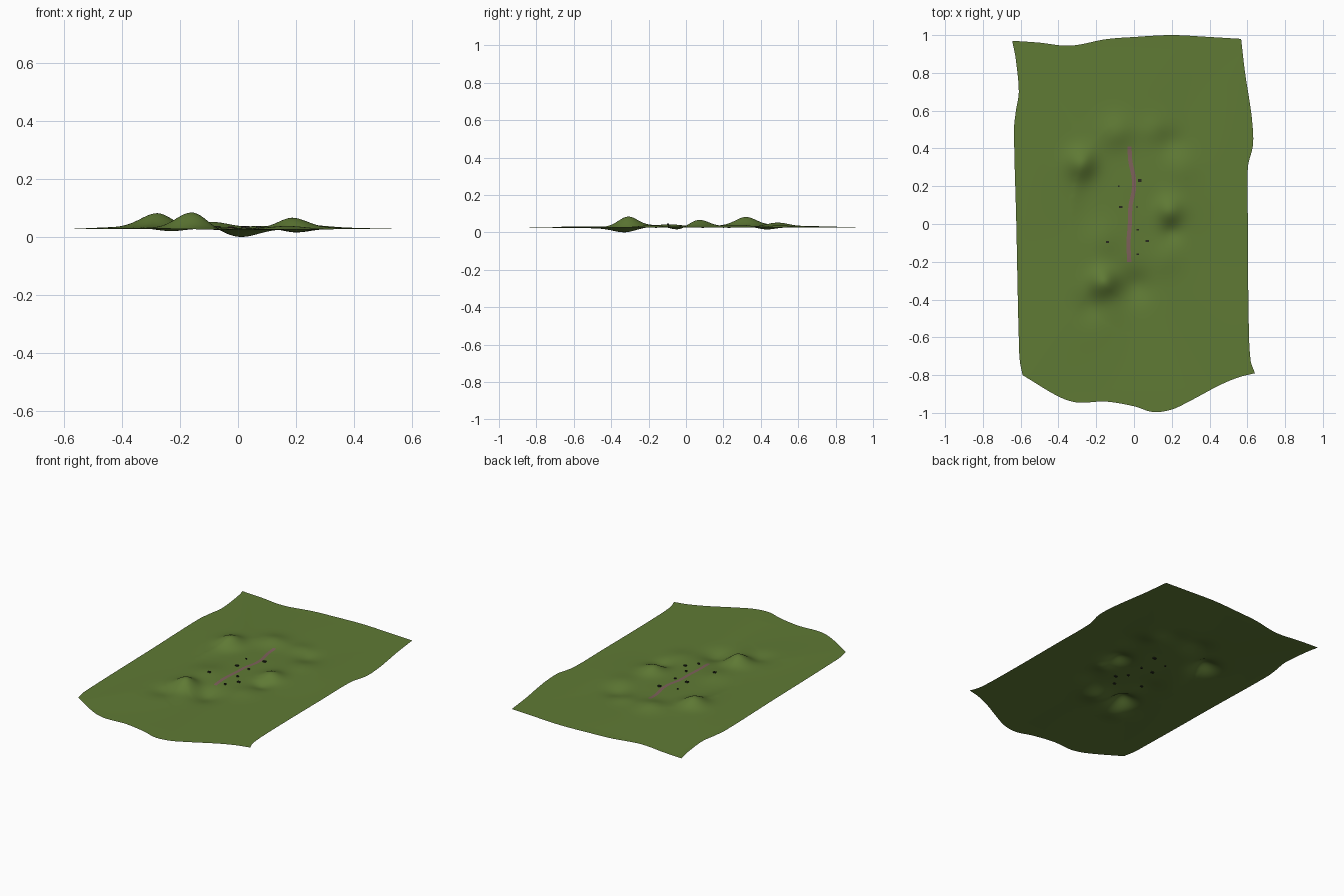
import bpy, bmesh, math

if "Cube" in bpy.data.objects:
    bpy.data.objects.remove(bpy.data.objects["Cube"])

def mat(name, c):
    m = bpy.data.materials.new(name)
    m.diffuse_color = (*c, 1)
    m.use_nodes = True
    m.node_tree.nodes["Principled BSDF"].inputs["Base Color"].default_value = m.diffuse_color
    return m

grass = mat("grass green", (0.115, 0.195, 0.035))
earth = mat("mauve earth", (0.21, 0.12, 0.105))
dark = mat("dark wood", (0.02, 0.022, 0.013))

# wavy outline: each side as (along, offset)
LEFT = [(-.8, -.59), (-.72, -.605), (-.6, -.61), (-.4, -.615), (0, -.623), (.5, -.635), (.6, -.625), (.7, -.61), (.88, -.627), (.97, -.645)]
RIGHT = [(-.79, .64), (-.72, .617), (-.5, .607), (0, .603), (.3, .603), (.42, .63), (.55, .625), (.68, .607), (.8, .588), (.98, .567)]
TOP = [(-.645, .97), (-.5, .96), (-.38, .945), (-.3, .948), (-.15, .978), (0, .99), (.2, 1.0), (.4, .99), (.567, .98)]
BOTTOM = [(-.59, -.8), (-.4, -.913), (-.3, -.945), (-.15, -.94), (0, -.965), (.1, -.995), (.2, -.982), (.3, -.935), (.45, -.855), (.55, -.813), (.64, -.79)]

def side(pts, t):
    """Smooth (Catmull-Rom style) reading of a side at fraction t of its length."""
    a = pts[0][0] + t * (pts[-1][0] - pts[0][0])
    i = 0
    while i < len(pts) - 2 and a > pts[i + 1][0]:
        i += 1
    (x0, y0), (x1, y1) = pts[i], pts[i + 1]
    def slope(k):
        p, q = pts[max(k - 1, 0)], pts[min(k + 1, len(pts) - 1)]
        return (q[1] - p[1]) / (q[0] - p[0])
    h = x1 - x0
    s = (a - x0) / h
    v = ((2*s**3 - 3*s*s + 1) * y0 + (s**3 - 2*s*s + s) * h * slope(i)
         + (3*s*s - 2*s**3) * y1 + (s**3 - s*s) * h * slope(i + 1))
    return a, v

# hills and hollows: x, y, height, size
BUMPS = [(-.28, .32, .055, .055), (-.16, -.31, .058, .05), (.19, .07, .042, .05),
         (-.09, .49, .024, .06), (.18, -.18, .012, .06), (-.17, -.08, .014, .07),
         (.25, .30, .012, .06),
         (.01, -.33, -.028, .06), (-.23, -.44, -.018, .055), (.20, -.04, -.020, .04),
         (.20, .43, -.016, .05), (.10, .50, .012, .05)]

def wrap(a):
    return (a + math.pi) % (2 * math.pi) - math.pi

def height(x, y):
    z = 0.03
    edge = max(0, 1 - max(abs(x) / .6, abs(y) / .93 if y > 0 else abs(y) / .88))
    for bx, by, h, s in BUMPS:
        d2 = (x - bx)**2 + (y - by)**2
        z += .75 * h * math.exp(-d2 / (2 * s * s))
        # each bump drags a long slope out to the border
        r, rb = math.hypot(x, y * .6), math.hypot(bx, by * .6)
        da = wrap(math.atan2(y * .6, x) - math.atan2(by * .6, bx))
        eb = 1 - max(abs(bx) / .6, abs(by) / .9)
        fan = math.exp(-(da / .3)**2 / 2)
        radial = min(1, edge / eb) if r > rb else math.exp(-((r - rb) / .04)**2 / 2)
        z += .25 * h * fan * radial
    # slightly raised valley floor
    z += .004 * math.exp(-(x / .16)**4 - ((y - .05) / .35)**4)
    return z

def make(name, bm, m, smooth=True):
    me = bpy.data.meshes.new(name)
    bm.to_mesh(me)
    bm.free()
    me.materials.append(m)
    for p in me.polygons:
        p.use_smooth = smooth
    ob = bpy.data.objects.new(name, me)
    bpy.context.collection.objects.link(ob)
    return ob

# terrain sheet: patch blended between the four wavy sides
bm = bmesh.new()
NX, NY = 110, 170
rows = []
for j in range(NY + 1):
    v = j / NY
    ly, lx = side(LEFT, v)
    ry, rx = side(RIGHT, v)
    row = []
    for i in range(NX + 1):
        u = i / NX
        bx, by = side(BOTTOM, u)
        tx, ty = side(TOP, u)
        def blend(l, r, b, t, c):
            return ((1-u)*l + u*r + (1-v)*b + v*t
                    - ((1-u)*(1-v)*c[0] + u*(1-v)*c[1] + (1-u)*v*c[2] + u*v*c[3]))
        x = blend(lx, rx, bx, tx, (-.59, .64, -.645, .567))
        y = blend(ly, ry, by, ty, (-.8, -.79, .97, .98))
        rim = i in (0, NX) or j in (0, NY)
        row.append(bm.verts.new((x, y, .03 if rim else height(x, y))))
    rows.append(row)
for j in range(NY):
    for i in range(NX):
        bm.faces.new((rows[j][i], rows[j][i+1], rows[j+1][i+1], rows[j+1][i]))
low = min(v.co.z for v in bm.verts)
for v in bm.verts:
    v.co.z -= low
make("terrain", bm, grass)

# winding path laid on the valley floor
PATH = [(-.2, -.025), (-.1, -.029), (0, -.022), (.1, -.018), (.18, -.001), (.25, -.002), (.33, -.019), (.41, -.024)]
bm = bmesh.new()
prev = None
for k in range(61):
    y, x = side(PATH, k / 60)
    cur = [bm.verts.new((x + dx, y, height(x + dx, y) - low + .002)) for dx in (-.011, 0, .011)]
    if prev:
        for a in (0, 1):
            bm.faces.new((prev[a], prev[a+1], cur[a+1], cur[a]))
    prev = cur
make("path", bm, earth)

# little huts scattered either side of the path
HUTS = [(-.07, .09, .018), (.03, .23, .02), (-.08, .2, .008), (.015, .09, .011),
        (.02, -.03, .013), (-.14, -.095, .015), (.07, -.09, .017), (.02, -.16, .014)]
for n, (x, y, s) in enumerate(HUTS):
    bm = bmesh.new()
    bmesh.ops.create_cube(bm, size=1)
    for v in bm.verts:
        v.co = (x + v.co.x * s, y + v.co.y * s * .7, height(x, y) - low + v.co.z * .014)
    make(f"hut_{n + 1}", bm, dark, False)
